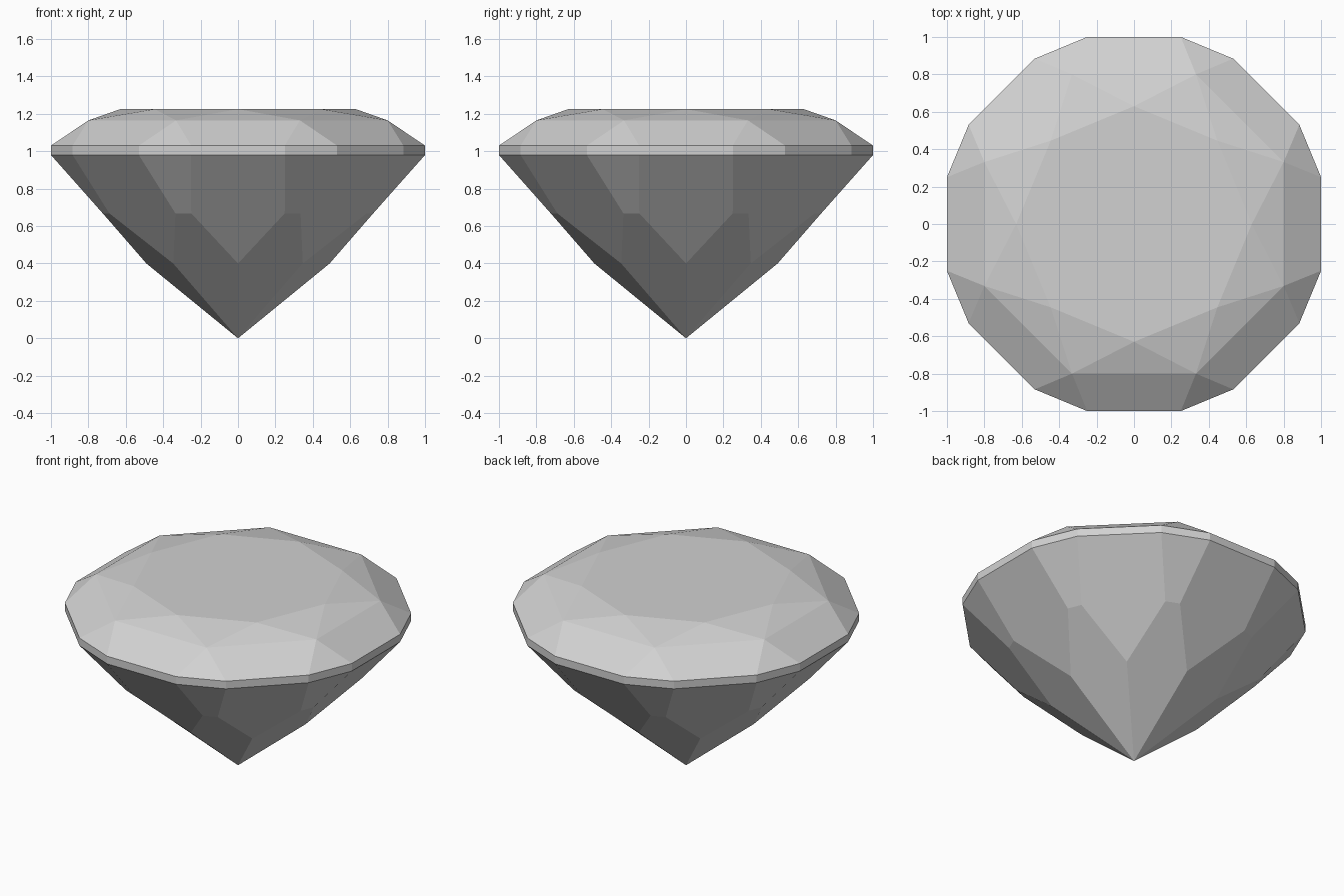
import bpy
import bmesh
from math import sin, cos, pi, radians

cube = bpy.data.objects.get("Cube")
if cube:
    bpy.data.objects.remove(cube, do_unlink=True)

SIDES = 8
STEP = 2 * pi / SIDES

# Single pale grey stone material
stone = bpy.data.materials.new("pale_grey_stone")
stone.use_nodes = True
colour = (0.64, 0.64, 0.64, 1)
stone.diffuse_color = colour
stone.node_tree.nodes["Principled BSDF"].inputs["Base Color"].default_value = colour

bm = bmesh.new()


def ring(radius, z, offset=0.0):
    """Eight points round the axis, turned by an offset angle."""
    return [bm.verts.new((radius * cos(i * STEP + offset),
                          radius * sin(i * STEP + offset), z))
            for i in range(SIDES)]


def paired_ring(radius, z, half_angle):
    """Two points either side of each main facet's centre line."""
    return ring(radius, z, -half_angle), ring(radius, z, half_angle)


# Rings of facet corners, from table to point
table = ring(0.63, 1.225)
bezel = ring(0.866, 1.165, STEP / 2)
top_a, top_b = paired_ring(1.031, 1.03, radians(14.04))
low_a, low_b = paired_ring(1.031, 0.98, radians(14.04))
mid_a, mid_b = paired_ring(0.765, 0.668, radians(19.07))
lower = ring(0.49, 0.4)
point = bm.verts.new((0, 0, 0))

bm.faces.new(table)
for i in range(SIDES):
    n = (i + 1) % SIDES
    facets = [
        # Crown
        (table[i], bezel[i], table[n]),
        (table[i], bezel[i - 1], bezel[i]),
        (bezel[i - 1], top_a[i], top_b[i], bezel[i]),
        (bezel[i], top_b[i], top_a[n]),
        # Girdle
        (top_a[i], low_a[i], low_b[i], top_b[i]),
        (top_b[i], low_b[i], low_a[n], top_a[n]),
        # Pavilion
        (low_a[i], mid_a[i], lower[i], mid_b[i], low_b[i]),
        (low_b[i], mid_b[i], mid_a[n], low_a[n]),
        (mid_b[i], lower[i], point, lower[n], mid_a[n]),
    ]
    for facet in facets:
        bm.faces.new(facet)

bmesh.ops.recalc_face_normals(bm, faces=bm.faces[:])
mesh = bpy.data.meshes.new("cut_gemstone")
bm.to_mesh(mesh)
bm.free()
mesh.materials.append(stone)
gem = bpy.data.objects.new("cut_gemstone", mesh)
bpy.context.collection.objects.link(gem)
